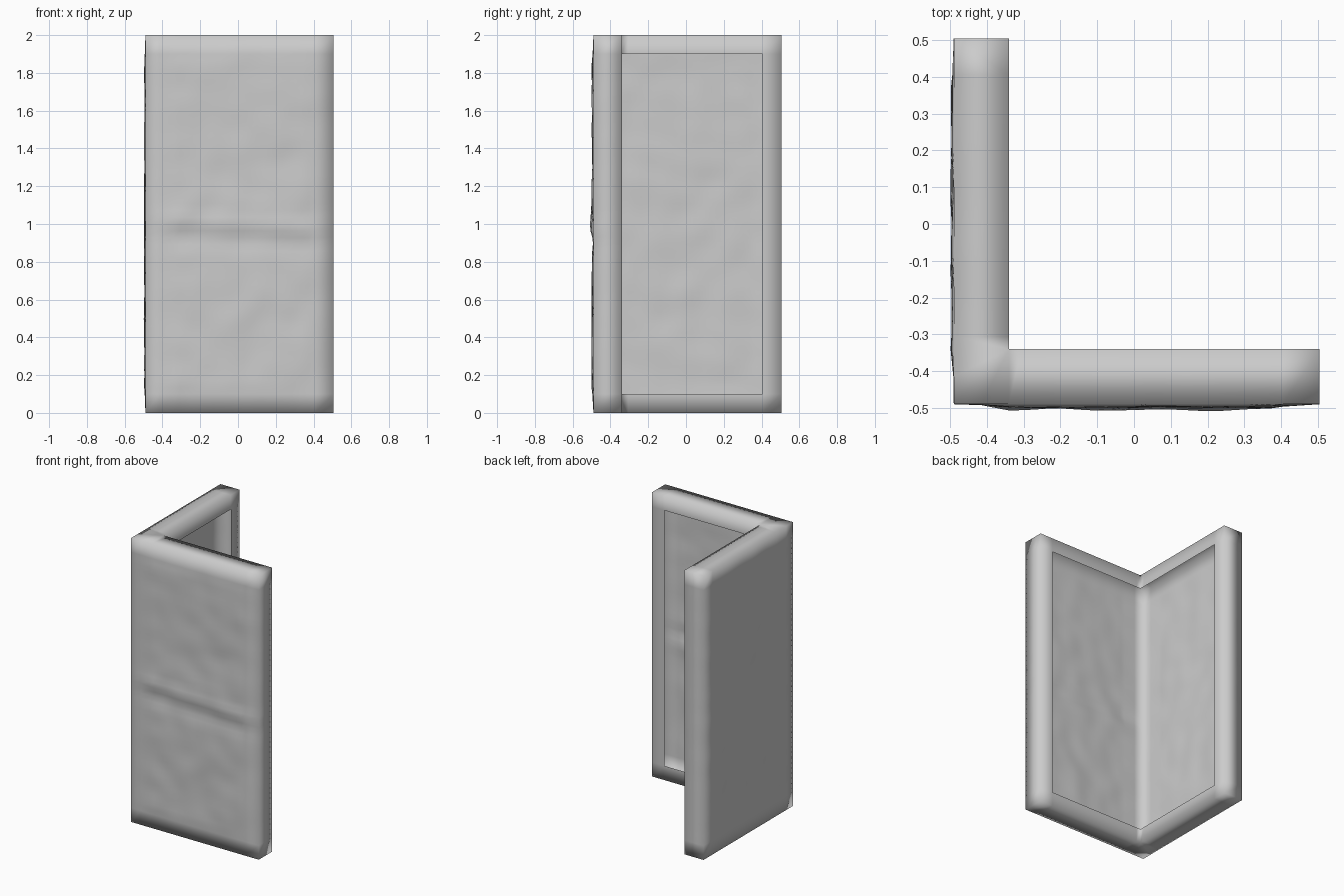
import bpy, bmesh, math
from mathutils import Vector, noise

if "Cube" in bpy.data.objects:
    bpy.data.objects.remove(bpy.data.objects["Cube"])

OUT, INN, END, H, RIM = -0.49, -0.34, 0.505, 2.0, 0.1

def span(a, b, n):
    return [a + (b - a) * k / n for k in range(n)]

# positions along one leg, corner to free end, and heights
leg = [OUT, -0.415] + span(INN, END - RIM, 22) + [END - RIM, END]
zs = [0.0] + span(RIM, H - RIM, 50) + [H - RIM, H]
# path: back end of side wall -> outer corner -> right end of front wall
path = [(0, t) for t in reversed(leg)] + [(1, t) for t in leg[1:]]

def smooth(t):
    t = max(0.0, min(1.0, t))
    return t * t * (3 - 2 * t)

def bump(wall, t, z):
    """Outward swelling of the battered outer sheet, fading at the border."""
    inside = smooth((t - OUT - 0.05) / 0.1) * smooth((END - 0.05 - t) / 0.1)
    inside *= smooth((z - 0.04) / 0.1) * smooth((1.96 - z) / 0.12)
    swell = 0.007 if wall else 0.004
    chip = noise.noise(Vector((t * 7, z * 7, 5 + 9 * wall)))
    chip2 = noise.noise(Vector((t * 3, z * 5, 20 + 9 * wall)))
    d = swell + 0.006 * chip + 0.004 * chip2
    if wall:  # cracked ledge at mid height
        line = z - 1.0 + 0.06 * t
        d += 0.009 * math.exp(-(line / 0.04) ** 2) - 0.006 * math.exp(-((line + 0.09) / 0.05) ** 2)
    return d * inside

def outer(wall, t, z):
    o = OUT - bump(wall, t, z)
    return (t, o, z) if wall else (o, t, z)

def inner(wall, t, z):
    t = max(t, INN)
    return (t, INN, z) if wall else (INN, t, z)

bm = bmesh.new()
O = [[bm.verts.new(outer(w, t, z)) for z in zs] for w, t in path]
N = [[bm.verts.new(inner(w, t, z)) for z in zs] for w, t in path]
ni, nj = len(path) - 1, len(zs) - 1
for i in range(ni):
    for j in range(nj):
        # battered outer sheet
        bm.faces.new((O[i][j], O[i + 1][j], O[i + 1][j + 1], O[i][j + 1]))
        # inner rim, leaving the two inner panels open
        if i in (0, ni - 1) or j in (0, nj - 1):
            bm.faces.new((N[i][j + 1], N[i + 1][j + 1], N[i + 1][j], N[i][j]))
    # top and bottom
    bm.faces.new((O[i][nj], O[i + 1][nj], N[i + 1][nj], N[i][nj]))
    bm.faces.new((N[i][0], N[i + 1][0], O[i + 1][0], O[i][0]))
# end caps of both legs
for j in range(nj):
    bm.faces.new((N[0][j], O[0][j], O[0][j + 1], N[0][j + 1]))
    bm.faces.new((O[ni][j], N[ni][j], N[ni][j + 1], O[ni][j + 1]))

bmesh.ops.remove_doubles(bm, verts=bm.verts[:], dist=0.0005)
bmesh.ops.delete(bm, geom=[v for v in bm.verts if not v.link_faces], context='VERTS')
for f in bm.faces:
    f.smooth = True

mesh = bpy.data.meshes.new("corner_wall")
bm.to_mesh(mesh)
bm.free()
wall = bpy.data.objects.new("corner_wall", mesh)
bpy.context.collection.objects.link(wall)
